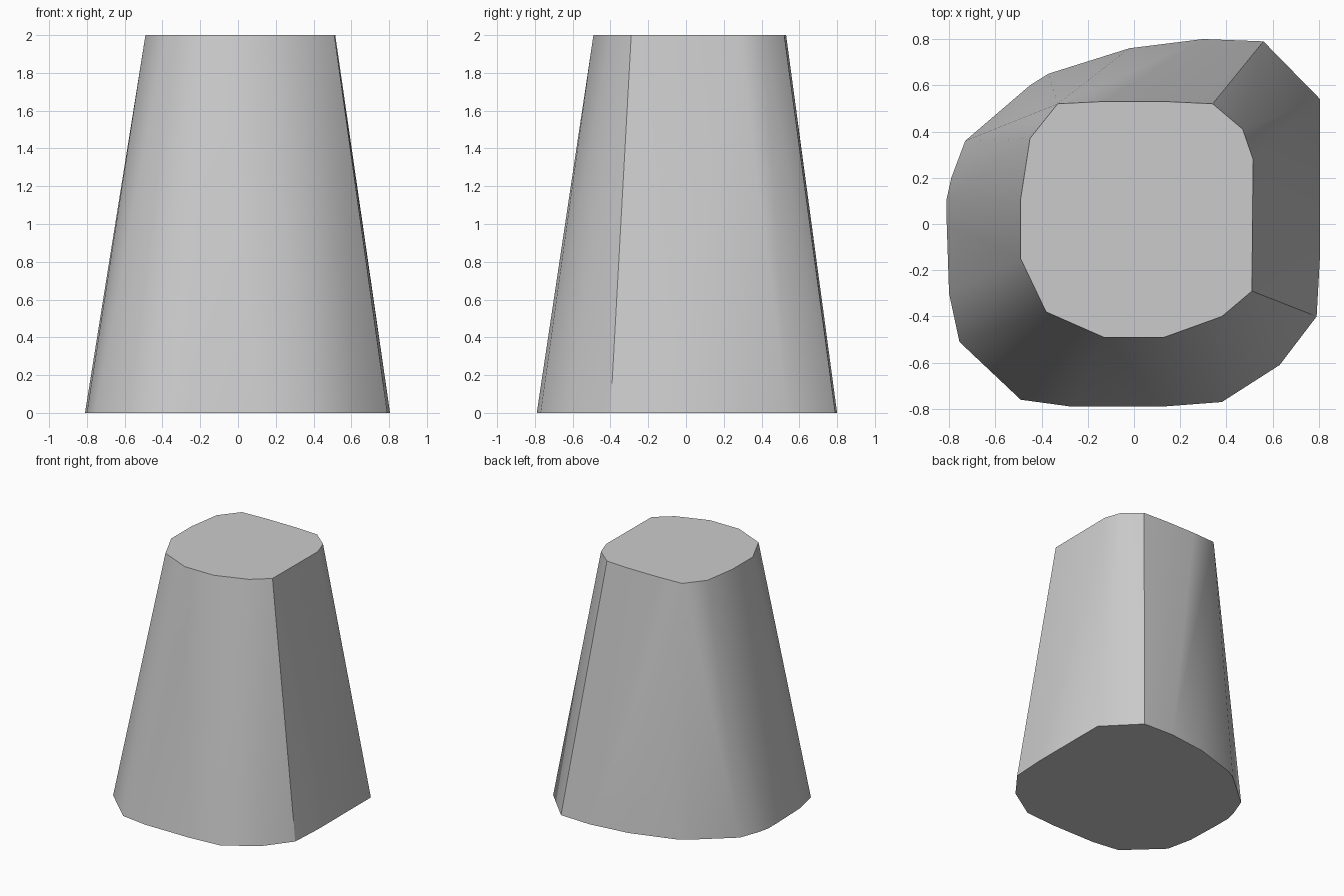
import bpy
import bmesh
import math

cube = bpy.data.objects.get("Cube")
if cube:
    bpy.data.objects.remove(cube, do_unlink=True)

# Plain grey material
grey = bpy.data.materials.new("plain grey")
grey.use_nodes = True
colour = (0.6, 0.6, 0.6, 1)
grey.diffuse_color = colour
grey.node_tree.nodes["Principled BSDF"].inputs["Base Color"].default_value = colour

# Outlines of the two flat ends of the block
top_outline = [(.51, -.29), (.515, .28), (.47, .41), (.34, .52), (.13, .53),
               (-.13, .53), (-.33, .52), (-.45, .37), (-.49, .11),
               (-.49, -.15), (-.38, -.38), (-.13, -.49), (.13, -.49), (.38, -.4)]
base_outline = [(.79, -.4), (.805, -.13), (.805, .54), (.56, .79), (.3, .8),
                (-.02, .76), (-.37, .65), (-.45, .6), (-.73, .36), (-.79, .2),
                (-.81, .11), (-.81, 0), (-.8, -.3), (-.755, -.51),
                (-.49, -.76), (-.27, -.79), (.12, -.79), (.38, -.77), (.63, -.61)]

# Tapered block: skin stretched tightly between both ends
bm = bmesh.new()
for outline, z in ((base_outline, 0), (top_outline, 2)):
    for x, y in outline:
        bm.verts.new((x, y, z))
bmesh.ops.convex_hull(bm, input=bm.verts[:])
bmesh.ops.dissolve_limit(bm, angle_limit=math.radians(0.5),
                         verts=bm.verts[:], edges=bm.edges[:])
bmesh.ops.recalc_face_normals(bm, faces=bm.faces[:])
mesh = bpy.data.meshes.new("tapered_block")
bm.to_mesh(mesh)
bm.free()
mesh.materials.append(grey)
block = bpy.data.objects.new("tapered_block", mesh)
bpy.context.collection.objects.link(block)

# Soft sides with crisp rims and corners
bpy.ops.object.select_all(action='DESELECT')
block.select_set(True)
bpy.context.view_layer.objects.active = block
bpy.ops.object.shade_smooth_by_angle(angle=math.radians(30))
